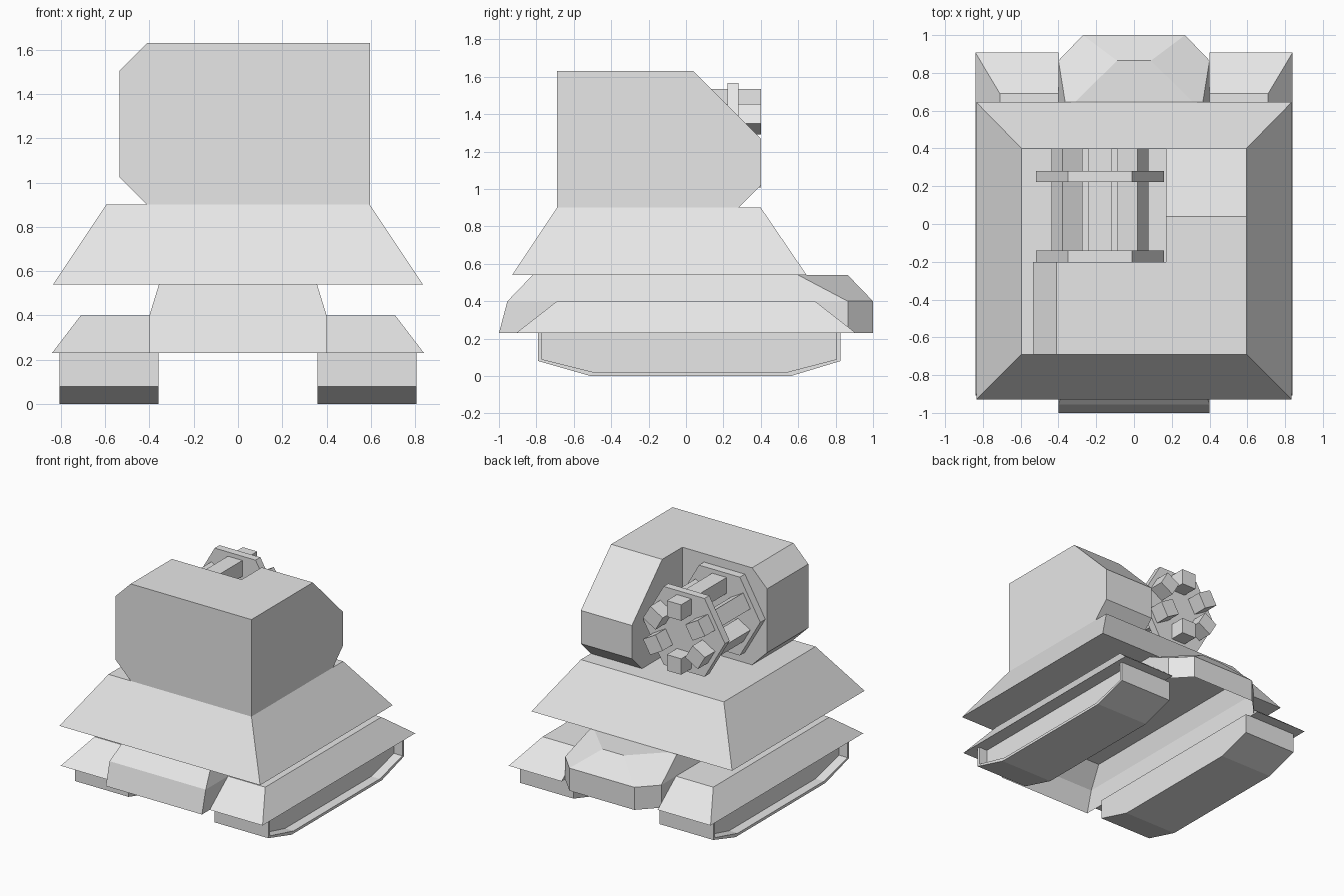
import bpy, bmesh, math
from mathutils import Matrix, Vector

if "Cube" in bpy.data.objects:
    bpy.data.objects.remove(bpy.data.objects["Cube"])

grey = bpy.data.materials.new("plain_grey")
grey.diffuse_color = (0.8, 0.8, 0.8, 1)
grey.use_nodes = True
grey.node_tree.nodes["Principled BSDF"].inputs["Base Color"].default_value = grey.diffuse_color


def finish(name, bm, fix=True):
    if fix:
        bmesh.ops.recalc_face_normals(bm, faces=bm.faces[:])
    me = bpy.data.meshes.new(name)
    bm.to_mesh(me)
    bm.free()
    me.materials.append(grey)
    ob = bpy.data.objects.new(name, me)
    bpy.context.collection.objects.link(ob)
    return ob


def loft(name, rings, cap_start=True, cap_end=True):
    """Join rings of equal length with side faces."""
    bm = bmesh.new()
    vs = [[bm.verts.new(p) for p in r] for r in rings]
    for a, b in zip(vs, vs[1:]):
        for i in range(len(a)):
            j = (i + 1) % len(a)
            bm.faces.new((a[i], a[j], b[j], b[i]))
    if cap_start:
        bm.faces.new(vs[0][::-1])
    if cap_end:
        bm.faces.new(vs[-1])
    return finish(name, bm)


def rect(x0, x1, y0, y1, z):
    return [(x0, y0, z), (x1, y0, z), (x1, y1, z), (x0, y1, z)]


def along_x(profile, x):
    return [(x, y, z) for y, z in profile]


def along_y(profile, y):
    return [(x, y, z) for x, z in profile]


# central hull, open underneath, with a chamfered tail
def hull_ring(z, front, side, tail_y, end_x, end_y):
    return [(-side, front, z), (side, front, z), (side, tail_y, z),
            (end_x, end_y, z), (-end_x, end_y, z), (-side, tail_y, z)]


loft("hull", [hull_ring(0.23, -1.0, 0.40, 0.865, 0.27, 1.0),
              hull_ring(0.40, -0.955, 0.40, 0.865, 0.27, 1.0),
              hull_ring(0.54, -0.82, 0.357, 0.60, 0.09, 0.865)], cap_start=False)

# sloped skirt under the turret
loft("skirt", [rect(-0.835, 0.835, -0.93, 0.645, 0.54),
               rect(-0.595, 0.595, -0.69, 0.40, 0.90)])

# fenders and tracks on both sides
track = [(-0.79, 0.23), (-0.79, 0.08), (-0.51, 0.0),
         (0.56, 0.0), (0.825, 0.08), (0.825, 0.23)]
inner = [(-0.77, 0.23), (-0.77, 0.09), (-0.49, 0.02),
         (0.535, 0.02), (0.805, 0.09), (0.805, 0.23)]
for s, side in ((-1, "left"), (1, "right")):
    loft("fender_" + side, [rect(0.40 * s, 0.84 * s, -0.908, 0.908, 0.23),
                            rect(0.40 * s, 0.71 * s, -0.69, 0.69, 0.40)])
    # track block with a recessed outer side
    loft("track_" + side, [along_x(track, 0.358 * s), along_x(track, 0.805 * s),
                           along_x(inner, 0.805 * s), along_x(inner, 0.735 * s)])

# turret: front body with chamfered left edges
body = [(0.17, 0.90), (0.17, 1.63), (-0.41, 1.63),
        (-0.535, 1.505), (-0.535, 1.025), (-0.41, 0.90)]
loft("turret_body", [along_y(body, -0.69), along_y(body, -0.20)])

# turret: long right block with chamfered rear edges
block = [(-0.69, 0.90), (-0.69, 1.63), (0.04, 1.63),
         (0.40, 1.27), (0.40, 1.02), (0.28, 0.90)]
loft("turret_side_block", [along_x(block, 0.17), along_x(block, 0.595)])

# rotary gun: two hexagonal plates and six square barrels
GX, GZ = -0.18, 1.272
hexagon = [(GX + 0.34 * math.cos(math.radians(60 * i)),
            GZ + 0.34 * math.sin(math.radians(60 * i))) for i in range(6)]
for name, y0, y1 in (("inner_plate", -0.20, -0.14), ("outer_plate", 0.223, 0.28)):
    loft(name, [along_y(hexagon, y0), along_y(hexagon, y1)])

for i in range(6):
    bm = bmesh.new()
    bmesh.ops.create_cube(bm, size=1.0)
    place = (Matrix.Translation(Vector((GX, 0.10, GZ)))
             @ Matrix.Rotation(math.radians(60 * i), 4, 'Y')
             @ Matrix.Translation(Vector((0, 0, 0.203)))
             @ Matrix.Diagonal((0.12, 0.60, 0.12, 1)))
    bmesh.ops.transform(bm, matrix=place, verts=bm.verts[:])
    finish("barrel_%d" % (i + 1), bm)
